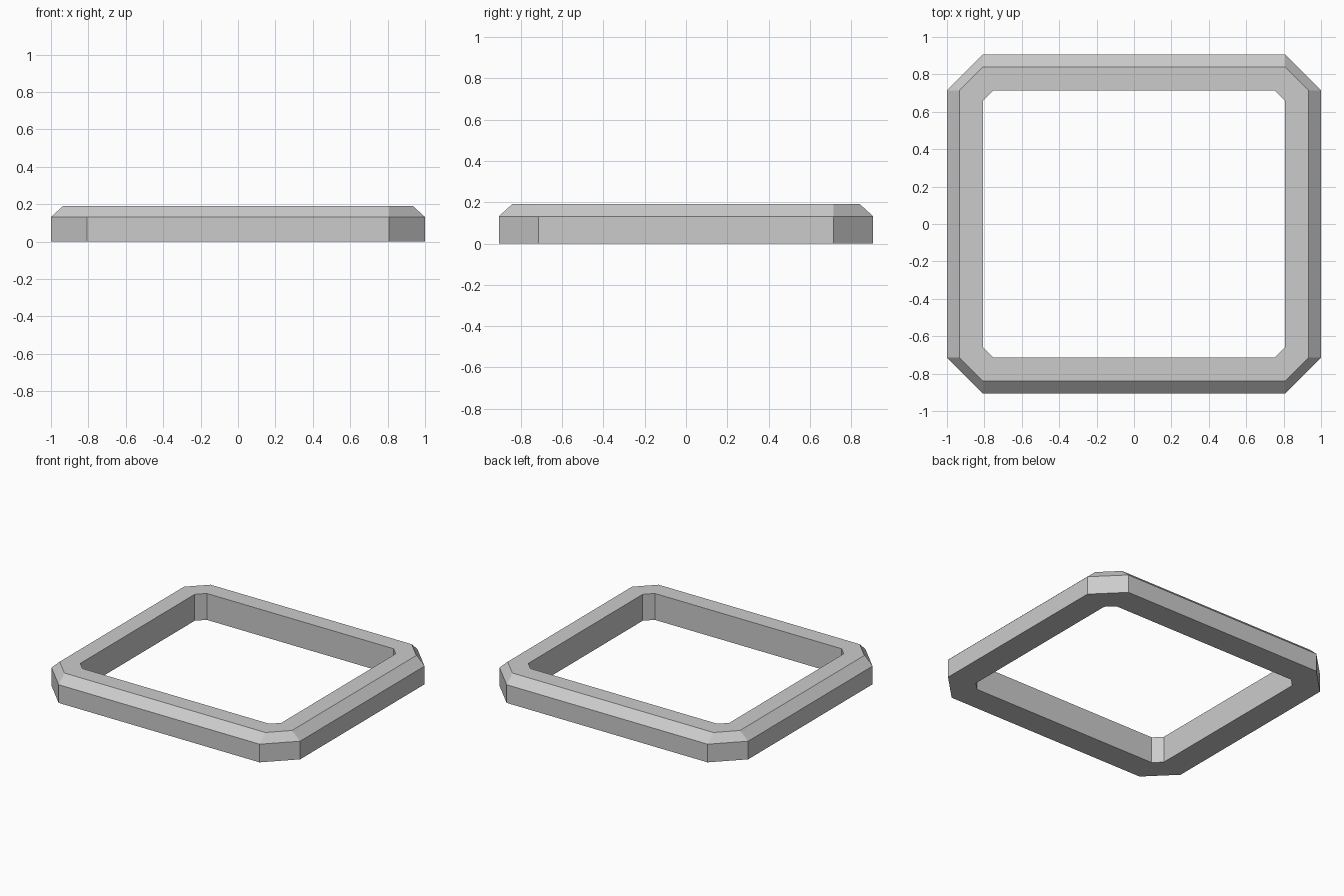
import bpy
import bmesh

if "Cube" in bpy.data.objects:
    bpy.data.objects.remove(bpy.data.objects["Cube"])

CX, CY = 0.808, 0.714   # half sizes of the opening; chamfers start on these lines


def octagon(bm, grow, cut, z):
    """Rectangle (opening size + grow) with its corners cut off, at height z."""
    hx, hy = CX + grow, CY + grow
    pts = [(hx, hy - cut), (hx - cut, hy), (cut - hx, hy), (-hx, hy - cut),
           (-hx, cut - hy), (cut - hx, -hy), (hx - cut, -hy), (hx, cut - hy)]
    return [bm.verts.new((x, y, z)) for x, y in pts]


# Square frame: cross-section rings swept around and closed on themselves
bm = bmesh.new()
rings = [octagon(bm, *r) for r in (
    (0.0, 0.057, 0.0),       # inner bottom
    (0.192, 0.192, 0.0),     # outer bottom
    (0.192, 0.192, 0.132),   # outer wall top
    (0.126, 0.126, 0.192),   # bevel top
    (0.0, 0.057, 0.192),     # inner top
)]
for a, b in zip(rings, rings[1:] + rings[:1]):
    for i in range(8):
        j = (i + 1) % 8
        bm.faces.new((a[i], a[j], b[j], b[i]))
bmesh.ops.recalc_face_normals(bm, faces=bm.faces)

mesh = bpy.data.meshes.new("square_frame")
bm.to_mesh(mesh)
bm.free()
bpy.context.collection.objects.link(bpy.data.objects.new("square_frame", mesh))
